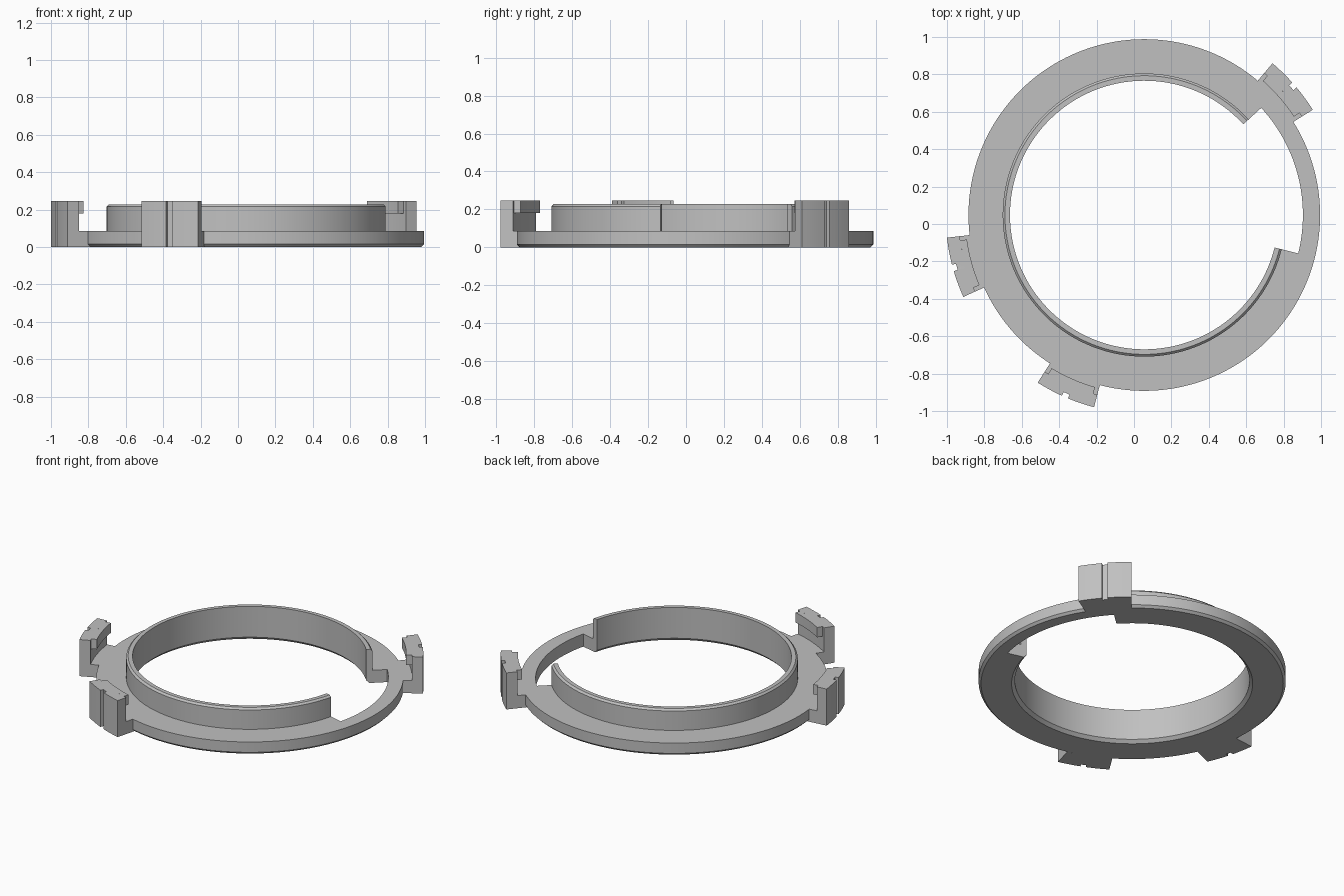
import bpy
import bmesh
from math import radians, cos, sin

if "Cube" in bpy.data.objects:
    bpy.data.objects.remove(bpy.data.objects["Cube"], do_unlink=True)

CX, CY = 0.055, 0.048
GREY = (0.53, 0.53, 0.53, 1)

mat = bpy.data.materials.new("light_grey")
mat.use_nodes = True
mat.diffuse_color = GREY
mat.node_tree.nodes["Principled BSDF"].inputs["Base Color"].default_value = GREY


def sweep(name, stations, caps=True):
    """Skin closed (radius, height) profiles placed at the given angles."""
    bm = bmesh.new()
    rows = []
    for angle, profile in stations:
        a = radians(angle)
        rows.append([bm.verts.new((CX + r * cos(a), CY + r * sin(a), z)) for r, z in profile])
    n = len(rows[0])
    for p, q in zip(rows, rows[1:]):
        for i in range(n):
            j = (i + 1) % n
            # Skip the collapsed strips where only part of the profile steps
            if (p[i].co - q[i].co).length + (p[j].co - q[j].co).length > 1e-6:
                bm.faces.new((p[i], q[i], q[j], p[j]))
    if caps:
        bm.faces.new(rows[0])
        bm.faces.new(rows[-1][::-1])
    bmesh.ops.remove_doubles(bm, verts=bm.verts, dist=1e-5)
    bmesh.ops.recalc_face_normals(bm, faces=bm.faces)
    mesh = bpy.data.meshes.new(name)
    bm.to_mesh(mesh)
    bm.free()
    obj = bpy.data.objects.new(name, mesh)
    bpy.context.collection.objects.link(obj)
    mesh.materials.append(mat)
    bpy.context.view_layer.objects.active = obj
    for o in bpy.context.selected_objects:
        o.select_set(False)
    obj.select_set(True)
    bpy.ops.object.shade_smooth_by_angle(angle=radians(25))
    return obj


def arc(start, end, step):
    count = max(1, round((end - start) / step))
    return [start + (end - start) * i / count for i in range(count + 1)]


# Sizes
FLOOR, WALL_TOP, TAB_TOP = 0.085, 0.228, 0.247
R_OUT, R_GAP, R_HOLE, R_WALL = 0.94, 0.848, 0.718, 0.757
GAP_START, GAP_END = -14, 42.5
BEVEL = 0.015

# Flange with its raised collar, open at the gap
collar = [(R_HOLE + 0.02, 0), (R_OUT - BEVEL, 0), (R_OUT, BEVEL), (R_OUT, FLOOR),
          (R_WALL, FLOOR), (R_WALL, WALL_TOP - 0.012), (R_WALL - 0.012, WALL_TOP),
          (R_HOLE, WALL_TOP), (R_HOLE, 0.02)]
sweep("flange_and_collar", [(a, collar) for a in arc(GAP_END, GAP_START + 360, 2)])

# Narrow flange bridging the gap
bridge = [(R_GAP, 0), (R_OUT - BEVEL, 0), (R_OUT, BEVEL), (R_OUT, FLOOR), (R_GAP, FLOOR)]
sweep("gap_flange", [(a, bridge) for a in arc(GAP_START, GAP_END, 2)], caps=False)

# Three outer tabs, each a grooved post on a foot with an inward lip
HALF, GROOVE, R_POST, R_TAB = 8.9, 0.95, 0.993, 1.062


def post(radius):
    return [(R_OUT - BEVEL, 0), (radius, 0), (radius, TAB_TOP), (R_POST, TAB_TOP),
            (R_POST, FLOOR), (R_OUT - BEVEL, FLOOR)]


lip = [(0.957, 0.18), (R_POST, 0.18), (R_POST, TAB_TOP), (0.957, TAB_TOP)]

for label, mid in (("back_left", 40.9), ("right", 195.45), ("front_right", 246.45)):
    stations = [(a, post(R_TAB)) for a in arc(mid - HALF, mid - GROOVE, 2)]
    stations += [(a, post(R_TAB - 0.022)) for a in (mid - GROOVE, mid + GROOVE)]
    stations += [(a, post(R_TAB)) for a in arc(mid + GROOVE, mid + HALF, 2)]
    sweep(label + "_tab", stations)
    sweep(label + "_tab_lip", [(a, lip) for a in arc(mid - 7.6, mid + 7.6, 2)])
